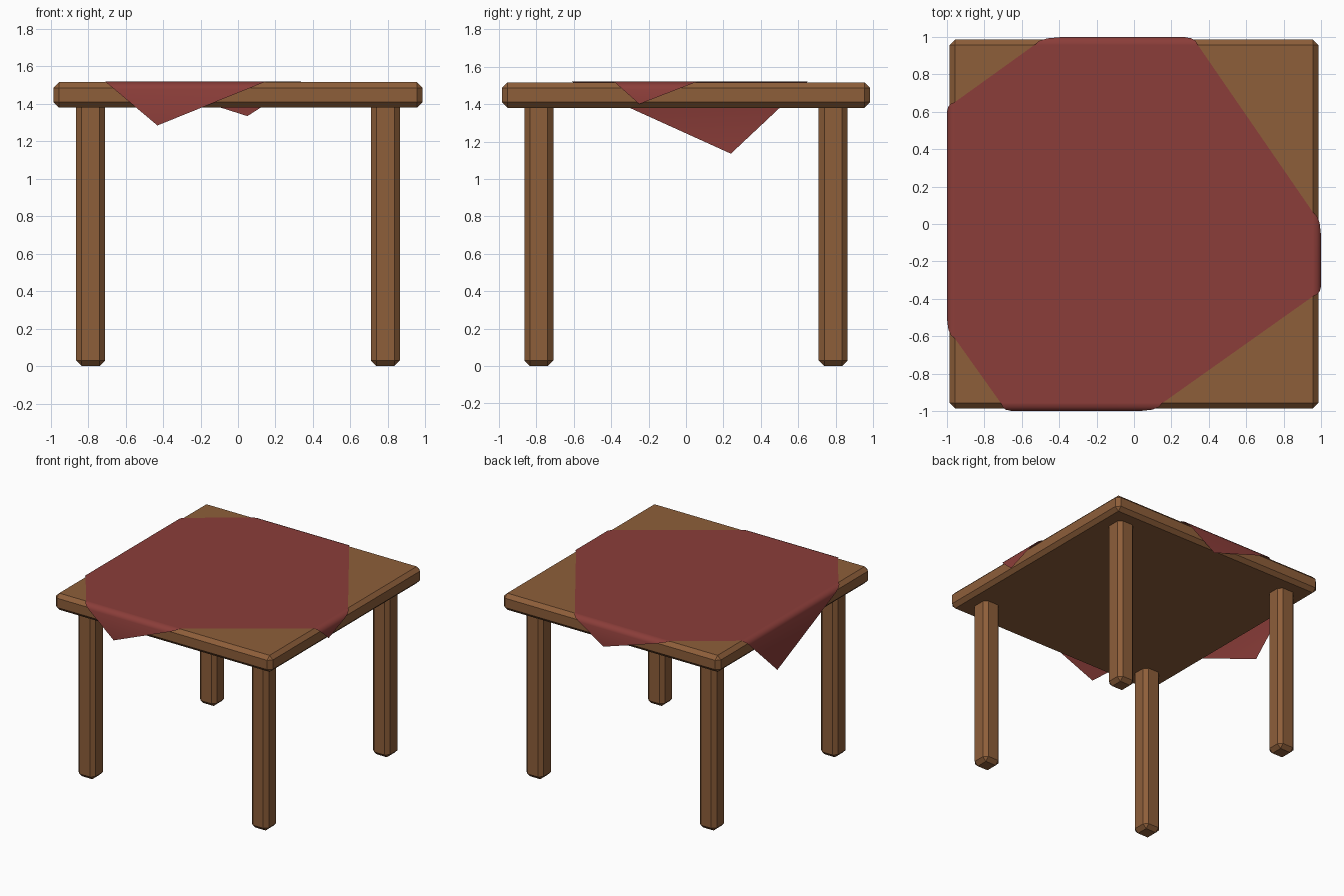
import bpy, bmesh
from mathutils import Vector

if "Cube" in bpy.data.objects:
    bpy.data.objects.remove(bpy.data.objects["Cube"])


def material(name, rgb):
    m = bpy.data.materials.new(name)
    m.diffuse_color = (*rgb, 1)
    m.use_nodes = True
    m.node_tree.nodes["Principled BSDF"].inputs["Base Color"].default_value = m.diffuse_color
    return m


wood = material("warm wood", (0.27, 0.113, 0.042))
red = material("red cloth", (0.258, 0.047, 0.041))


def finish(bm, name, mat):
    me = bpy.data.meshes.new(name)
    bm.to_mesh(me)
    bm.free()
    me.materials.append(mat)
    ob = bpy.data.objects.new(name, me)
    bpy.context.collection.objects.link(ob)
    return ob


def chamfered_box(name, centre, size, mat, chamfer=0.03):
    bm = bmesh.new()
    bmesh.ops.create_cube(bm, size=1)
    bmesh.ops.scale(bm, vec=size, verts=bm.verts)
    bmesh.ops.bevel(bm, geom=bm.edges[:], offset=chamfer, segments=1, affect='EDGES')
    bmesh.ops.translate(bm, vec=centre, verts=bm.verts)
    return finish(bm, name, mat)


# Table top and four legs (leg tops are sunk into the slab)
chamfered_box("table_top", (0, 0, 1.448), (1.97, 1.97, 0.136), wood)
for sx, side in ((-1, "left"), (1, "right")):
    for sy, end in ((-1, "front"), (1, "back")):
        chamfered_box(f"{end}_{side}_leg", (sx * 0.787, sy * 0.787, 0.715),
                      (0.155, 0.155, 1.43), wood)

# Tablecloth: turned square lying flat, its four corners hanging over the edges
TOP = 1.52
BEND = [(0.957, TOP), (0.977, 1.513), (0.991, 1.499), (0.997, 1.478)]
# outward direction, start and end along the edge, tip position, tip height
# (counter-clockwise seen from above)
FLAPS = [
    ((0, -1), -0.71, 0.15, -0.43, 1.285),
    ((1, 0), -0.385, 0.06, -0.25, 1.40),
    ((0, 1), 0.34, -0.53, 0.05, 1.335),
    ((-1, 0), 0.65, -0.61, 0.24, 1.135),
]
bm = bmesh.new()
outline = []
for (dx, dy), a, b, tip, tip_z in FLAPS:
    def point(out, along, z):
        return bm.verts.new((dx * out + abs(dy) * along, dy * out + abs(dx) * along, z))
    rows = []
    for out, z in BEND:
        t = (TOP - z) / (TOP - tip_z)
        rows.append((point(out, a + (tip - a) * t, z), point(out, b + (tip - b) * t, z)))
    for (p, q), (r, s) in zip(rows, rows[1:]):
        bm.faces.new((r, s, q, p))
    end = point(0.998, tip, tip_z)
    bm.faces.new((end, rows[-1][1], rows[-1][0]))
    outline += rows[0]
top = bm.faces.new(outline)
# inner ring keeps the lying part flat under smooth shading
bmesh.ops.inset_region(bm, faces=[top], thickness=0.03, use_boundary=True)
for f in bm.faces:
    f.smooth = True
bm.normal_update()
finish(bm, "tablecloth", red)
